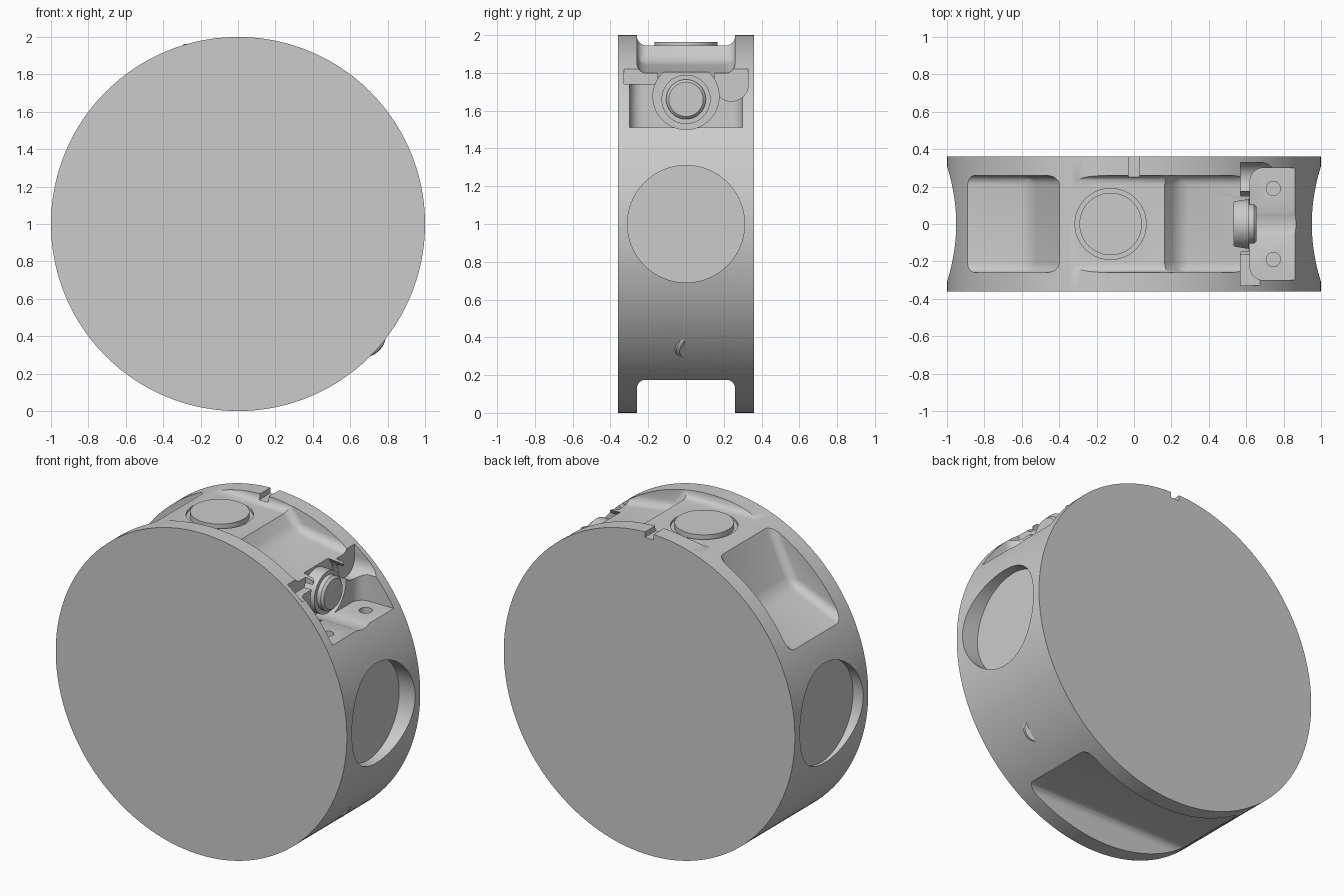
import bpy, bmesh, math
from mathutils import Vector, Matrix

if "Cube" in bpy.data.objects:
    bpy.data.objects.remove(bpy.data.objects["Cube"])


def finish(name, bm):
    bmesh.ops.recalc_face_normals(bm, faces=bm.faces)
    me = bpy.data.meshes.new(name)
    bm.to_mesh(me)
    bm.free()
    ob = bpy.data.objects.new(name, me)
    bpy.context.collection.objects.link(ob)
    return ob


def rod(name, p0, p1, r, seg=64, chamfer=0.0):
    """Cylinder from p0 to p1, optionally chamfered at the p1 end."""
    p0, p1 = Vector(p0), Vector(p1)
    d = p1 - p0
    bm = bmesh.new()
    bmesh.ops.create_cone(bm, cap_ends=True, segments=seg, radius1=r, radius2=r, depth=d.length)
    if chamfer:
        es = [e for e in bm.edges if all(v.co.z > 0 for v in e.verts)]
        bmesh.ops.bevel(bm, geom=es, offset=chamfer, segments=1, affect='EDGES')
    rot = d.to_track_quat('Z', 'Y').to_matrix().to_4x4()
    bm.transform(Matrix.Translation((p0 + p1) / 2) @ rot)
    return finish(name, bm)


def prism(name, profile, y0, y1, fillet=0.0, only=None):
    """XZ profile extruded along y, with filleted edges."""
    bm = bmesh.new()
    f = bm.faces.new([bm.verts.new((x, y0, z)) for x, z in profile])
    ext = bmesh.ops.extrude_face_region(bm, geom=[f])['geom']
    for v in ext:
        if isinstance(v, bmesh.types.BMVert):
            v.co.y = y1
    bmesh.ops.recalc_face_normals(bm, faces=bm.faces)
    if fillet:
        es = [e for e in bm.edges if only is None or only(e)]
        bmesh.ops.bevel(bm, geom=es, offset=fillet, segments=6, profile=0.5, affect='EDGES')
    return finish(name, bm)


def box(name, x0, x1, y0, y1, z0, z1, fillet=0.0, only=None):
    return prism(name, [(x0, z0), (x1, z0), (x1, z1), (x0, z1)], y0, y1, fillet, only)


def vertical(e):
    a, b = e.verts
    return abs(a.co.z - b.co.z) > 0.1


# main disc
body = rod("disc_body", (0, -0.36, 1), (0, 0.36, 1), 1.0, 160)

# pockets around the rim
W = 0.26
cuts = [
    box("top_pocket", -0.7, 0.7, -W, W, 1.945, 2.3, 0.05),
    prism("right_pocket", [(0.04, 2.1), (0.24, 1.85), (0.9, 1.747), (0.9, 2.1)], -W, W, 0.05),
    prism("left_pocket", [(-0.33, 2.06), (-0.55, 1.60), (-1.1, 1.368), (-1.1, 2.06)], -W, W, 0.05),
    box("bottom_pocket", -1.2, 1.2, -W, W, -0.3, 0.175, 0.045),
    rod("right_side_hole", (0.89, 0, 1), (1.2, 0, 1), 0.31, 96),
    rod("left_side_hole", (-0.93, 0, 1), (-1.2, 0, 1), 0.31, 96),
    box("rim_notch", -0.03, 0.03, 0.25, 0.5, 1.965, 2.2),
    rod("boss_recess", (-0.125, 0, 1.93), (-0.125, 0, 2.2), 0.19),
    # stepped ledge on the upper right
    box("ledge", 0.62, 1.2, -0.3, 0.3, 1.51, 2.1, 0.07, vertical),
    rod("ledge_arch", (0.535, 0, 1.675), (1.2, 0, 1.675), 0.175),
]
for s in (-1, 1):
    cuts += [
        rod("scoop", (0.57, s * 0.24, 1.74), (1.2, s * 0.24, 1.74), 0.09, 48),
        box("scoop_top", 0.57, 1.2, s * 0.24 - 0.0895, s * 0.24 + 0.0895, 1.74, 2.0),
        rod("ledge_hole", (0.745, s * 0.19, 1.44), (0.745, s * 0.19, 1.7), 0.038, 32),
    ]

# tilted seat on the lower right
axis = Vector((0.585, 0.57, -0.58)).normalized()
face = Vector((0.72, 0.03, 0.36))
cuts.append(rod("tilted_seat", face - axis * 0.03, face + axis * 0.5, 0.15))

bpy.context.view_layer.objects.active = body
for c in cuts:
    c.hide_render = True
    m = body.modifiers.new(c.name, 'BOOLEAN')
    m.operation = 'DIFFERENCE'
    m.solver = 'EXACT'
    m.object = c
    bpy.ops.object.modifier_apply(modifier=m.name)
    bpy.data.objects.remove(c)

# round bosses and buttons
parts = [
    body,
    rod("top_boss", (-0.125, 0, 1.90), (-0.125, 0, 1.963), 0.167),
    rod("ledge_button_base", (0.50, 0, 1.66), (0.615, 0, 1.66), 0.13),
    rod("ledge_button", (0.58, 0, 1.66), (0.655, 0, 1.66), 0.105, 48, 0.014),
    rod("tilted_button", face - axis * 0.1, face + axis * 0.005, 0.093, 48, 0.012),
]

# smooth shading with sharp edges kept
bpy.ops.object.select_all(action='DESELECT')
for p in parts:
    p.select_set(True)
bpy.context.view_layer.objects.active = body
bpy.ops.object.shade_smooth_by_angle(angle=math.radians(30))
